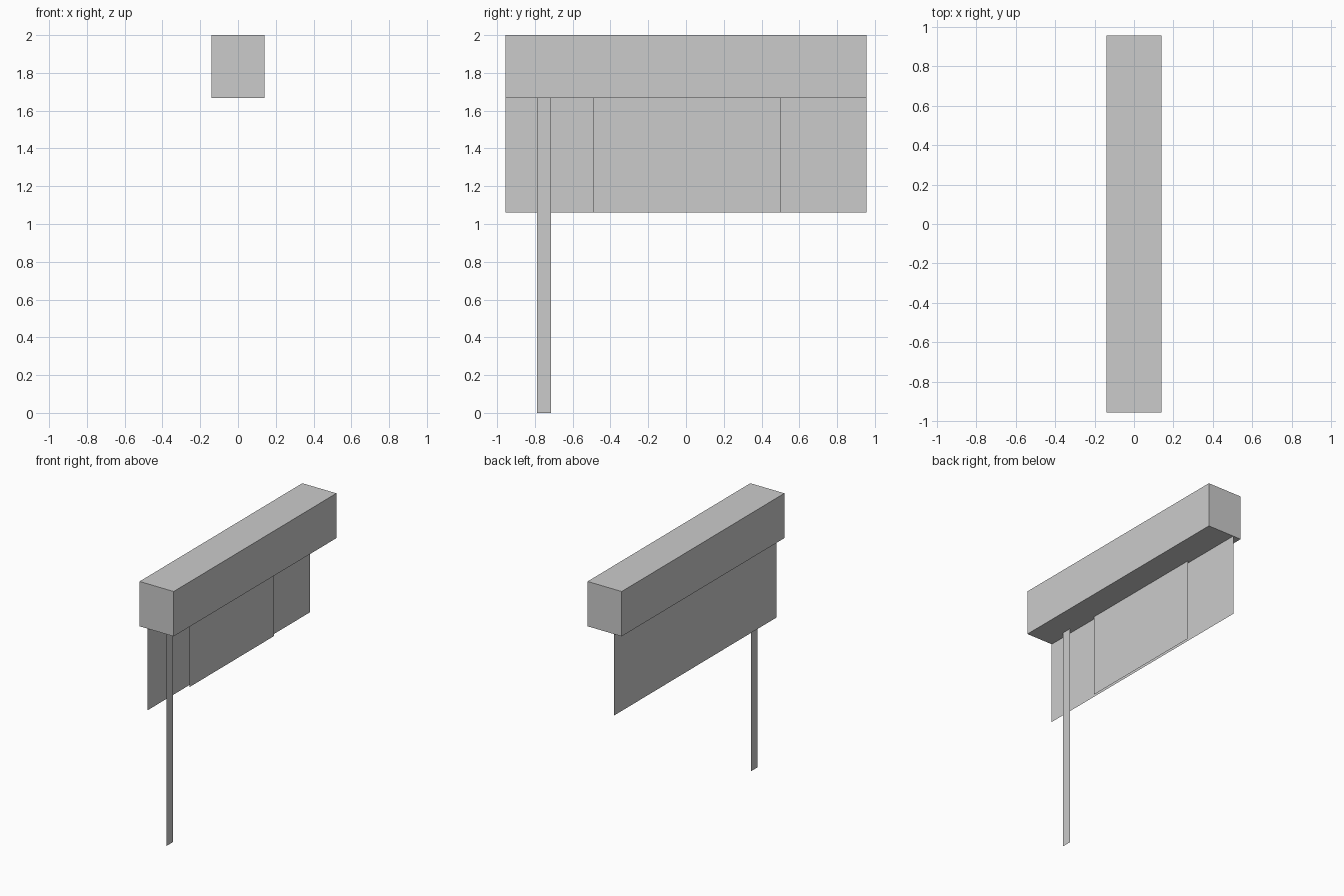
import bpy
import bmesh
from mathutils import Matrix, Vector

if "Cube" in bpy.data.objects:
    bpy.data.objects.remove(bpy.data.objects["Cube"], do_unlink=True)

# One plain grey for every part
grey = bpy.data.materials.new("light_grey")
grey.use_nodes = True
colour = (0.6, 0.6, 0.6, 1.0)
grey.diffuse_color = colour
grey.node_tree.nodes["Principled BSDF"].inputs["Base Color"].default_value = colour


def finish(name, bm):
    mesh = bpy.data.meshes.new(name)
    bm.to_mesh(mesh)
    bm.free()
    mesh.materials.append(grey)
    obj = bpy.data.objects.new(name, mesh)
    bpy.context.collection.objects.link(obj)
    return obj


def box(name, low, high):
    low, high = Vector(low), Vector(high)
    bm = bmesh.new()
    bmesh.ops.create_cube(
        bm, size=1,
        matrix=Matrix.Translation((low + high) / 2) @ Matrix.Diagonal((*(high - low), 1)))
    return finish(name, bm)


def sheet(name, x, y0, y1, z0, z1):
    """Flat upright sheet facing +x."""
    bm = bmesh.new()
    corners = [(x, y0, z0), (x, y1, z0), (x, y1, z1), (x, y0, z1)]
    bm.faces.new([bm.verts.new(c) for c in corners])
    return finish(name, bm)


HALF = 0.955      # half length of the blind
RAIL_Z = 1.667    # underside of the head box
HEM_Z = 1.06      # lower edge of the fabric

# Head box
box("head_box", (-0.14, -HALF, RAIL_Z), (0.14, HALF, 2.0))

# Full-width fabric and the middle panel just in front of it
sheet("back_fabric", -0.075, -HALF, HALF, HEM_Z, RAIL_Z)
sheet("middle_fabric", -0.056, -0.49, 0.5, HEM_Z, RAIL_Z)

# Long pull strip hanging to the floor
sheet("pull_strip", -0.035, -0.79, -0.715, 0.0, RAIL_Z)
